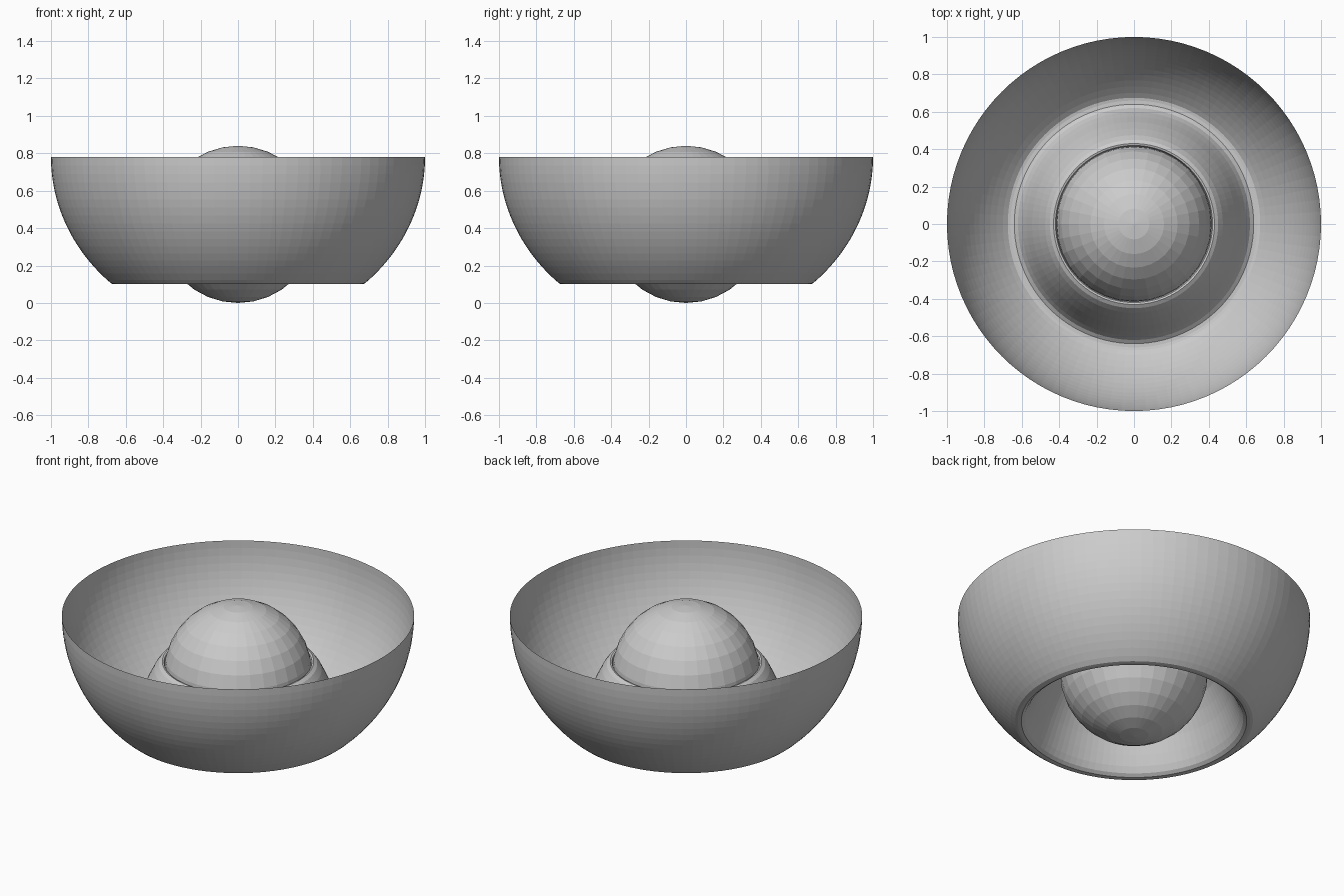
import bpy, bmesh, math

if "Cube" in bpy.data.objects:
    bpy.data.objects.remove(bpy.data.objects["Cube"])


def lathe(name, profile, steps):
    """Spin an (r, z) profile around the z axis into an open shell."""
    bm = bmesh.new()
    rings = []
    for r, z in profile:
        rings.append([bm.verts.new((r * math.cos(2 * math.pi * i / steps),
                                    r * math.sin(2 * math.pi * i / steps), z))
                      for i in range(steps)])
    for a, b in zip(rings, rings[1:]):
        for i in range(steps):
            j = (i + 1) % steps
            bm.faces.new((a[i], a[j], b[j], b[i]))
    bmesh.ops.recalc_face_normals(bm, faces=bm.faces)
    mesh = bpy.data.meshes.new(name)
    bm.to_mesh(mesh)
    bm.free()
    obj = bpy.data.objects.new(name, mesh)
    bpy.context.collection.objects.link(obj)
    return obj


# Bowl wall: elliptical curve from the rim down to the rounded foot,
# then the raised hollow mound that holds the ball
wall = []
for k in range(17):
    t = math.radians(45.5) * k / 16
    wall.append((math.cos(t), 0.78 - 0.92 * math.sin(t)))
foot = [(0.675, 0.103), (0.66, 0.1), (0.64, 0.1)]
mound = [(0.62, 0.115), (0.60, 0.15), (0.575, 0.21), (0.545, 0.29), (0.51, 0.37),
         (0.475, 0.44), (0.45, 0.475), (0.43, 0.488), (0.42, 0.485), (0.413, 0.46)]
lathe("bowl", wall + foot + mound, 96)

# Ball in the centre
bpy.ops.mesh.primitive_uv_sphere_add(segments=32, ring_count=16, radius=0.42,
                                     location=(0, 0, 0.42))
bpy.context.object.name = "ball"
